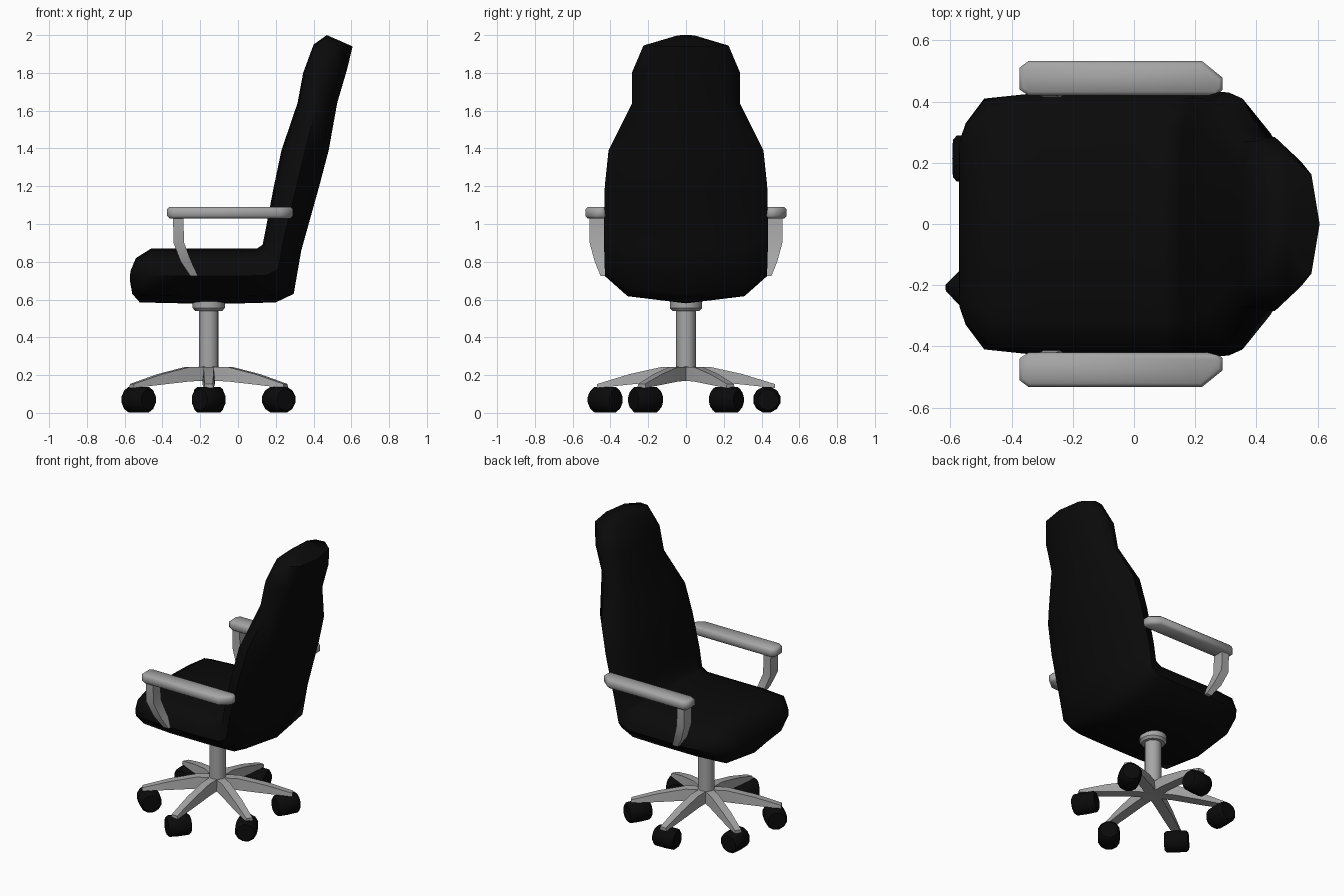
import bpy, bmesh, math
from mathutils import Vector, Matrix

if "Cube" in bpy.data.objects:
    bpy.data.objects.remove(bpy.data.objects["Cube"])


def material(name, c):
    m = bpy.data.materials.new(name)
    m.diffuse_color = (c, c, c, 1)
    m.use_nodes = True
    m.node_tree.nodes["Principled BSDF"].inputs["Base Color"].default_value = m.diffuse_color
    return m


BLACK = material("black upholstery", 0.003)
GREY = material("grey metal", 0.38)
CX = -0.155  # pedestal axis


def make(name, bm, mat, angle=None):
    bmesh.ops.recalc_face_normals(bm, faces=bm.faces)
    me = bpy.data.meshes.new(name)
    bm.to_mesh(me)
    bm.free()
    me.materials.append(mat)
    ob = bpy.data.objects.new(name, me)
    bpy.context.collection.objects.link(ob)
    if angle:
        bpy.ops.object.select_all(action='DESELECT')
        ob.select_set(True)
        bpy.context.view_layer.objects.active = ob
        bpy.ops.object.shade_smooth_by_angle(angle=math.radians(angle))
    return ob


def loft(rings):
    """Skin a list of equal-length point rings and cap both ends."""
    bm = bmesh.new()
    vs = [[bm.verts.new(p) for p in r] for r in rings]
    n = len(vs[0])
    for a, b in zip(vs, vs[1:]):
        for i in range(n):
            j = (i + 1) % n
            bm.faces.new((a[i], a[j], b[j], b[i]))
    bm.faces.new(vs[0])
    bm.faces.new(vs[-1])
    return bm


def lathe(profile, sides):
    """Rings of (radius, z) about the z axis."""
    return loft([[(r * math.cos(2 * math.pi * k / sides), r * math.sin(2 * math.pi * k / sides), z)
                  for k in range(sides)] for r, z in profile])


# Seat and back: one padded shell, stations of inner (x, z), outer (x, z), half width
stations = [
    ((-0.57, 0.75), (-0.572, 0.70), 0.27),
    ((-0.54, 0.82), (-0.56, 0.63), 0.33),
    ((-0.46, 0.87), (-0.52, 0.585), 0.41),
    ((-0.30, 0.87), (-0.30, 0.58), 0.43),
    ((0.00, 0.87), (0.02, 0.58), 0.43),
    ((0.10, 0.87), (0.20, 0.585), 0.43),
    ((0.13, 0.89), (0.295, 0.63), 0.43),
    ((0.15, 0.99), (0.335, 0.86), 0.435),
    ((0.19, 1.20), (0.43, 1.20), 0.43),
    ((0.23, 1.39), (0.48, 1.39), 0.41),
    ((0.315, 1.64), (0.525, 1.64), 0.285),
    ((0.345, 1.80), (0.575, 1.81), 0.285),
    ((0.40, 1.95), (0.607, 1.94), 0.225),
    ((0.47, 2.00), (0.53, 1.974), 0.06),
]
half = [(0, 0), (0.72, 0.04), (0.95, 0.2), (1, 0.5), (0.72, 0.87)]
section = half + [(0, 1)] + [(-y, t) for y, t in reversed(half[1:])]
rings = []
for a, b, w in stations:
    rings.append([(a[0] + (b[0] - a[0]) * t, w * y, a[1] + (b[1] - a[1]) * t) for y, t in section])
make("seat_and_back", loft(rings), BLACK, 60)

# Armrests, mirrored in y
pad = [(-0.375, 0.44), (-0.345, 0.42), (0.27, 0.42), (0.29, 0.44),
       (0.29, 0.478), (0.222, 0.533), (-0.345, 0.533), (-0.375, 0.51)]
post = [(-0.317, 0.47, 1.04, 0.027, 0.04), (-0.313, 0.47, 0.90, 0.028, 0.04),
        (-0.275, 0.45, 0.80, 0.028, 0.033), (-0.232, 0.42, 0.725, 0.02, 0.032)]
for side, label in ((1, "left"), (-1, "right")):
    bm = loft([[(x, side * y, z) for x, y in pad] for z in (1.03, 1.09)])
    bmesh.ops.recalc_face_normals(bm, faces=bm.faces)
    rims = [e for e in bm.edges if abs(e.verts[0].co.z - e.verts[1].co.z) < 0.001]
    bmesh.ops.bevel(bm, geom=rims, offset=0.012, segments=1, affect='EDGES')
    make("arm_pad_" + label, bm, GREY, 50)
    rings = [[(x + sx * hx, side * (y + sy * hy), z)
              for sx, sy in ((-1, -1), (1, -1), (1, 1), (-1, 1))] for x, y, z, hx, hy in post]
    make("arm_post_" + label, loft(rings), GREY, 30)

# Gas column with collar under the seat
col = lathe([(0.052, 0.2), (0.052, 0.54), (0.072, 0.54), (0.085, 0.555), (0.085, 0.6)], 16)
make("column", col, GREY, 40).location.x = CX

# Six-legged star base, each leg with a barrel caster: r, bottom z, top z, half width
leg = [(0.0, 0.17, 0.245, 0.034), (0.13, 0.167, 0.243, 0.034), (0.30, 0.15, 0.205, 0.032),
       (0.47, 0.132, 0.153, 0.026)]
axis_angle = {30: 60, 90: 5, 150: 90, 210: -45, 270: 50, 330: 120}
for deg, turn in axis_angle.items():
    rot = Matrix.Rotation(math.radians(deg), 4, 'Z')
    move = Matrix.Translation((CX, 0, 0))
    bm = loft([[(r, -w, lo), (r, w, lo), (r, w * 0.8, hi), (r, -w * 0.8, hi)] for r, lo, hi, w in leg])
    bm.transform(move @ rot)
    make(f"base_leg_{deg}", bm, GREY, 25)
    bm = lathe([(0.056, -0.075), (0.069, -0.06), (0.071, 0), (0.069, 0.06), (0.056, 0.075)], 12)
    spot = move @ rot @ Vector((0.428, 0, 0.07))
    bm.transform(Matrix.Translation(spot) @ Matrix.Rotation(math.radians(turn), 4, 'Z')
                 @ Matrix.Rotation(math.radians(90), 4, 'Y')
                 @ Matrix.Rotation(math.radians(15), 4, 'Z'))
    make(f"caster_{deg}", bm, BLACK, 40)
